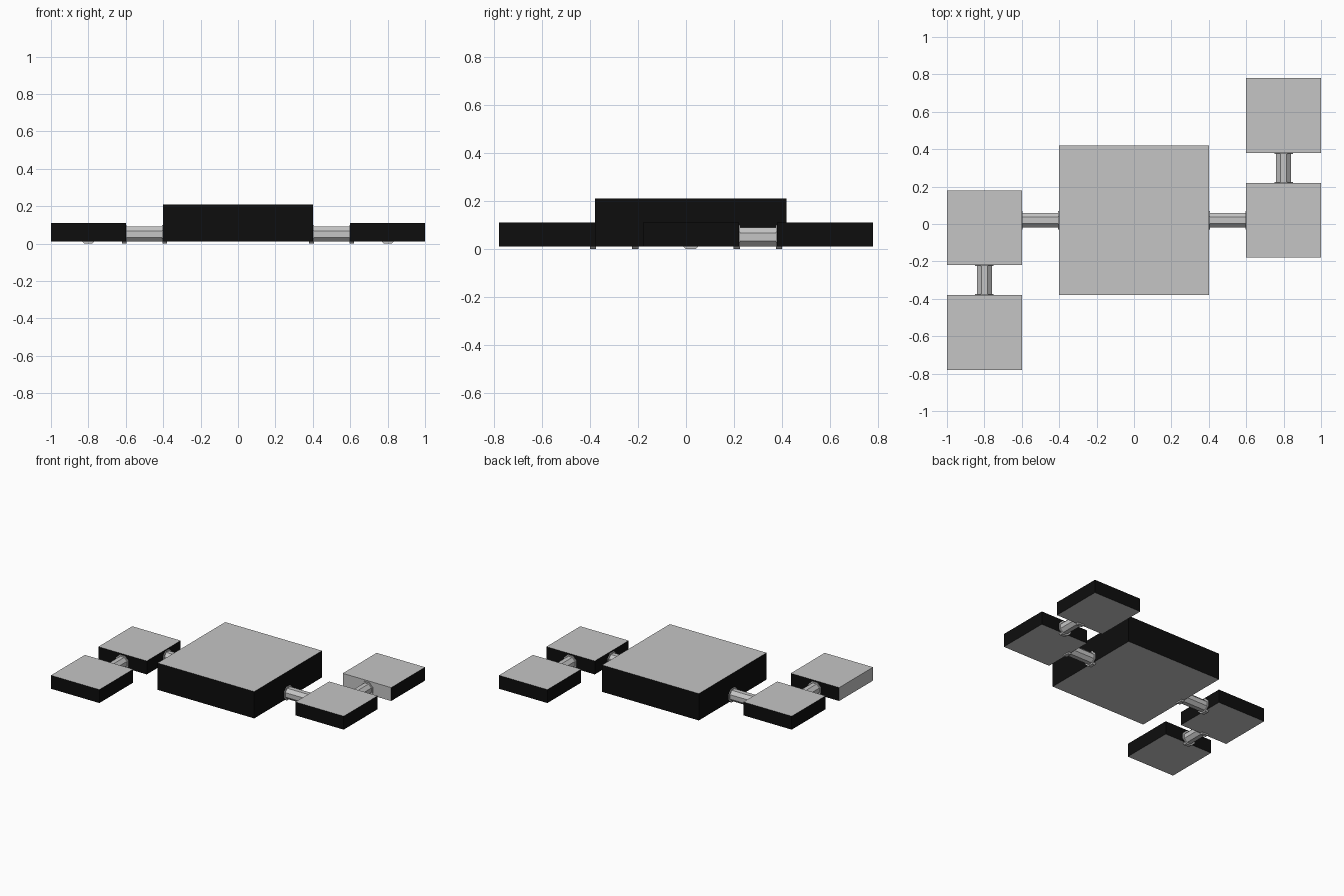
import bpy
import bmesh
import math
from mathutils import Matrix, Vector

cube = bpy.data.objects.get("Cube")
if cube:
    bpy.data.objects.remove(cube, do_unlink=True)


def material(name, value):
    m = bpy.data.materials.new(name)
    m.use_nodes = True
    m.diffuse_color = (value, value, value, 1)
    m.node_tree.nodes["Principled BSDF"].inputs["Base Color"].default_value = (value, value, value, 1)
    return m


GREY = material("light grey", 0.56)
BLACK = material("black", 0.004)


def finish(name, bm, mats):
    mesh = bpy.data.meshes.new(name)
    bmesh.ops.recalc_face_normals(bm, faces=bm.faces)
    bm.to_mesh(mesh)
    bm.free()
    for m in mats:
        mesh.materials.append(m)
    ob = bpy.data.objects.new(name, mesh)
    bpy.context.collection.objects.link(ob)
    return ob


def block(name, x, y, width, height, grey_side=None):
    """Grey top and bottom, black walls, optionally one grey wall."""
    bm = bmesh.new()
    bmesh.ops.create_cube(bm, size=1)
    for f in bm.faces:
        wall = abs(f.normal.z) < 0.5
        bare = grey_side and f.normal.dot(Vector(grey_side)) > 0.9
        f.material_index = 1 if wall and not bare else 0
    bmesh.ops.scale(bm, vec=(width, width, height), verts=bm.verts)
    bmesh.ops.translate(bm, vec=(x, y, 0.01 + height / 2), verts=bm.verts)
    finish(name, bm, [GREY, BLACK])


def connector(name, centre, length, axis):
    """Eight-sided rod with a collar at each end."""
    bm = bmesh.new()
    turn = Matrix.Rotation(math.pi / 2, 4, 'Y' if axis == 'x' else 'X')
    half = length / 2
    flat = math.cos(math.pi / 8)
    for offset, depth, apothem in ((0, length, 0.04), (half + 0.008, 0.026, 0.05), (-half - 0.008, 0.026, 0.05)):
        place = (Matrix.Translation(centre) @ turn @ Matrix.Translation((0, 0, offset))
                 @ Matrix.Rotation(math.pi / 8, 4, 'Z'))
        bmesh.ops.create_cone(bm, cap_ends=True, segments=8, radius1=apothem / flat,
                              radius2=apothem / flat, depth=depth, matrix=place)
    finish(name, bm, [GREY])


# Central body
block("main_body", 0, 0.02, 0.8, 0.2)

# Side blocks and the rods that join them
for side, s, wall in (("left", 1, (0, -1, 0)), ("right", -1, (-1, 0, 0))):
    block(side + "_inner_block", 0.8 * s, 0.02 * s, 0.4, 0.1)
    block(side + "_outer_block", 0.8 * s, 0.58 * s, 0.4, 0.1, wall)
    connector(side + "_body_rod", (0.5 * s, 0.02, 0.05), 0.2, 'x')
    connector(side + "_outer_rod", (0.8 * s, 0.3 * s, 0.05), 0.16, 'y')
